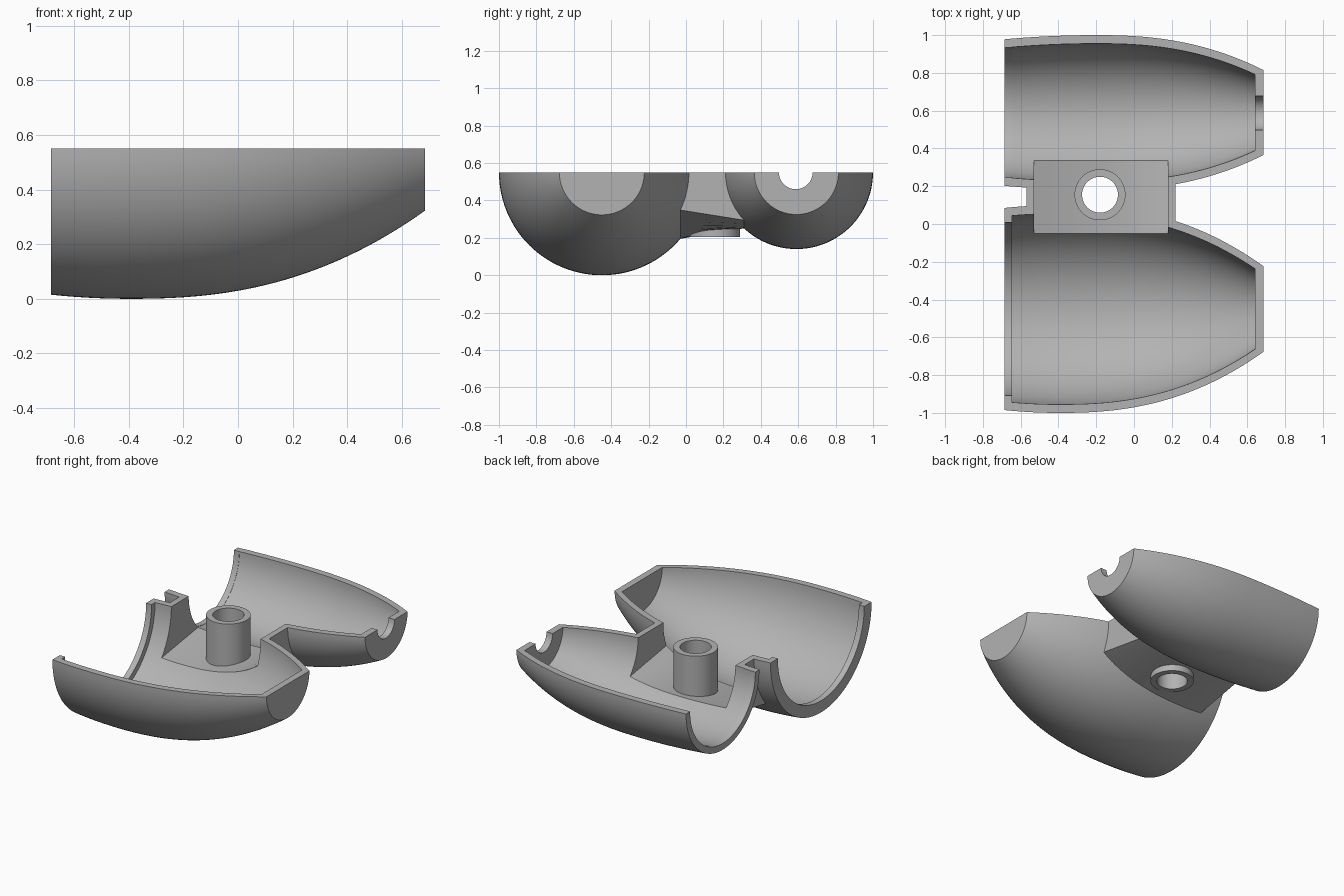
import bpy, bmesh, math
from mathutils import Matrix, Vector

if "Cube" in bpy.data.objects:
    bpy.data.objects.remove(bpy.data.objects["Cube"])

RIM = 0.55                      # height of the parting plane
WALL = 0.045
X0, X1 = -0.685, 0.685          # open end, closed end

grey = bpy.data.materials.new("grey_plastic")
grey.use_nodes = True
COLOUR = (0.45, 0.45, 0.45, 1)
grey.diffuse_color = COLOUR
grey.node_tree.nodes["Principled BSDF"].inputs["Base Color"].default_value = COLOUR


def finish(name, bm):
    bmesh.ops.recalc_face_normals(bm, faces=bm.faces)
    me = bpy.data.meshes.new(name)
    bm.to_mesh(me)
    bm.free()
    me.materials.append(grey)
    ob = bpy.data.objects.new(name, me)
    bpy.context.collection.objects.link(ob)
    return ob


def loft(name, rings):
    """Closed solid through a row of equal-sized rings."""
    bm = bmesh.new()
    rows = [[bm.verts.new(p) for p in ring] for ring in rings]
    n = len(rows[0])
    for a, b in zip(rows, rows[1:]):
        for i in range(n):
            j = (i + 1) % n
            bm.faces.new((a[i], a[j], b[j], b[i]))
    bm.faces.new(rows[0])
    bm.faces.new(rows[-1])
    return finish(name, bm)


def revolve(name, profile, yc, n=112):
    """Turn (x, radius) pairs about an axis along x at rim height."""
    return loft(name, [[(x, yc + r * math.cos(2 * math.pi * i / n),
                         RIM + r * math.sin(2 * math.pi * i / n))
                        for i in range(n)] for x, r in profile])


def cylinder(name, r, depth, centre, axis="Z"):
    bm = bmesh.new()
    bmesh.ops.create_cone(bm, cap_ends=True, segments=64, radius1=r, radius2=r, depth=depth)
    if axis == "X":
        bmesh.ops.rotate(bm, verts=bm.verts, matrix=Matrix.Rotation(math.pi / 2, 3, "Y"))
    bmesh.ops.translate(bm, verts=bm.verts, vec=Vector(centre))
    return finish(name, bm)


def boolean(target, tool, operation):
    mod = target.modifiers.new(operation, "BOOLEAN")
    mod.operation, mod.object, mod.solver = operation, tool, "EXACT"
    bpy.context.view_layer.objects.active = target
    bpy.ops.object.modifier_apply(modifier=mod.name)
    bpy.data.objects.remove(tool)


def steps(a, b, n):
    return [a + (b - a) * i / n for i in range(n + 1)]


class Pod:
    """Bulged body: widest at peak, tapering by a power curve to each end."""
    def __init__(self, yc, rmax, peak, drop_open, drop_closed):
        self.yc, self.rmax, self.peak = yc, rmax, peak
        self.drops = drop_open, drop_closed

    def r(self, x):
        if x < self.peak:
            return self.rmax - self.drops[0] * ((self.peak - x) / (self.peak - X0)) ** 2
        return self.rmax - self.drops[1] * ((x - self.peak) / (X1 - self.peak)) ** 2.4

    def z(self, x, y, inset=0):
        return RIM - math.sqrt((self.r(x) - inset) ** 2 - (y - self.yc) ** 2)

    def outer(self):
        return revolve("pod", [(x, self.r(x)) for x in steps(X0, X1, 40)], self.yc)

    def cavity(self, lip_r):
        prof = [(X0 - 0.05, lip_r), (X0 + 0.04, lip_r)]
        prof += [(x, self.r(x) - WALL) for x in steps(X0 + 0.0401, X1 - WALL, 40)]
        return revolve("cavity", prof, self.yc)


large = Pod(-0.45, 0.55, -0.4, 0.015, 0.323)
small = Pod(0.59, 0.41, -0.2, 0.022, 0.185)


def bridge(name, xa, xb, ya, yb, inset, top, extend):
    """Block whose floor is ruled between the two pod surfaces."""
    rings = []
    for x in steps(xa, xb, 24):
        za, zb = large.z(x, ya, inset), small.z(x, yb, inset)
        k = (zb - za) / (yb - ya) * extend
        a, b = ya - extend, yb + extend
        rings.append([(x, a, za - k), (x, b, zb + k), (x, b, top), (x, a, top)])
    return loft(name, rings)


# Outer body: two pods joined by the bridge
housing = large.outer()
housing.name = "half_housing"
boolean(housing, small.outer(), "UNION")
boolean(housing, bridge("bridge", -0.57, 0.22, -0.03, 0.31, 0, 0.62, 0.012), "UNION")

# Hollow it out
boolean(housing, large.cavity(0.457), "DIFFERENCE")
boolean(housing, small.cavity(0.345), "DIFFERENCE")
boolean(housing, bridge("bridge_cavity", -0.53, 0.18, -0.05, 0.335, WALL, 0.75, 0.006),
        "DIFFERENCE")

# Shaft hole in the small end wall and bore through the floor
boolean(housing, cylinder("shaft_hole", 0.09, 0.2, (X1, 0.587, RIM), "X"), "DIFFERENCE")
BOSS = (-0.18, 0.155)
boolean(housing, cylinder("floor_bore", 0.115, 0.6, (*BOSS, 0.3)), "DIFFERENCE")

# Trim at the parting plane
bm = bmesh.new()
bmesh.ops.create_cube(bm, size=3, matrix=Matrix.Translation((0, 0, RIM + 1.5)))
boolean(housing, finish("trim", bm), "DIFFERENCE")

# Screw boss
boss = cylinder("screw_boss", 0.135, RIM - 0.205, (*BOSS, (RIM + 0.205) / 2))
boolean(boss, cylinder("screw_bore", 0.095, 1, (*BOSS, 0.4)), "DIFFERENCE")

for ob in (housing, boss):
    bpy.ops.object.select_all(action="DESELECT")
    ob.select_set(True)
    bpy.context.view_layer.objects.active = ob
    bpy.ops.object.shade_smooth_by_angle(angle=math.radians(25))
